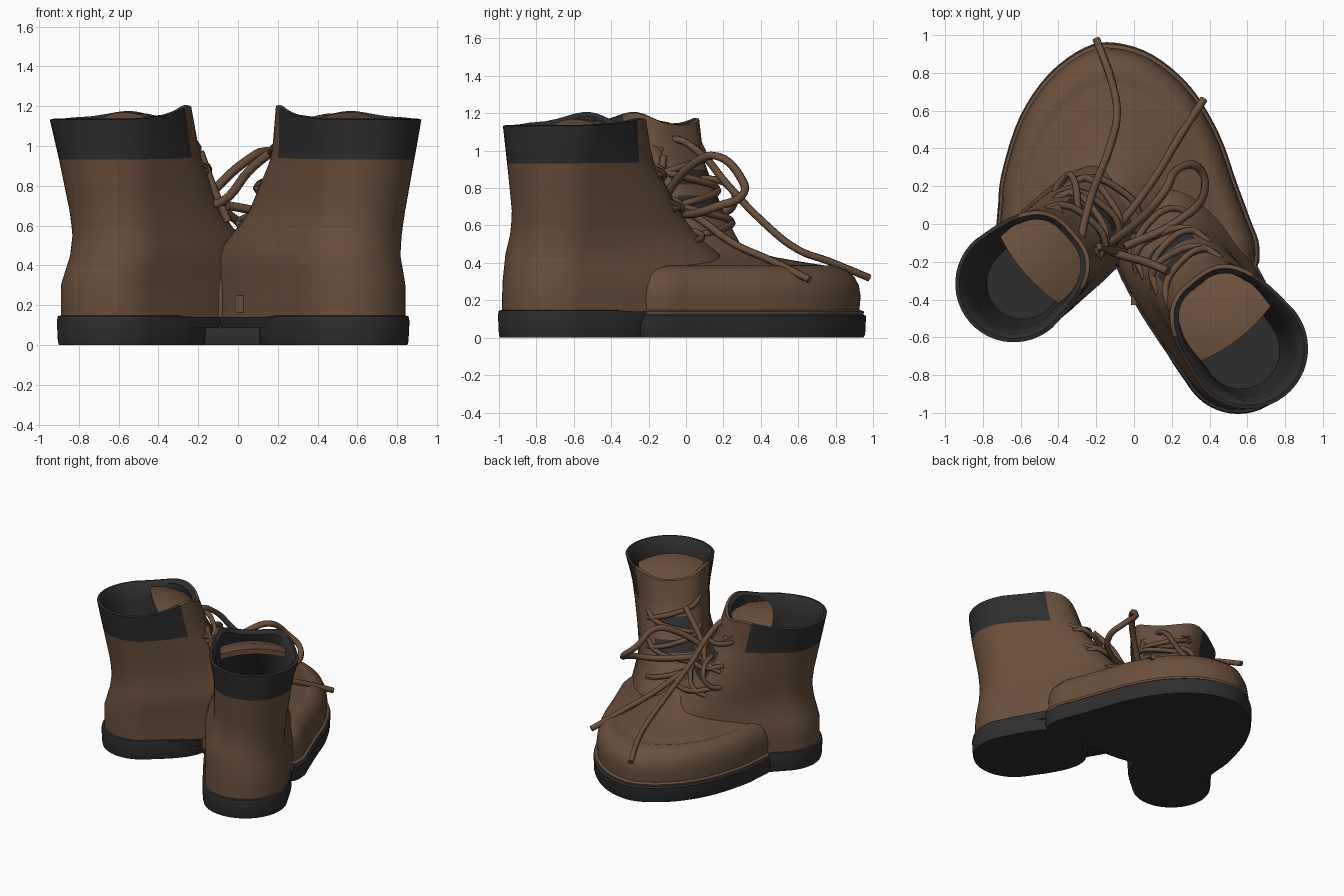
import bpy, bmesh, math
from mathutils import Vector

if "Cube" in bpy.data.objects:
    bpy.data.objects.remove(bpy.data.objects["Cube"])

PI = math.pi


def material(name, rgb):
    m = bpy.data.materials.new(name)
    m.diffuse_color = (*rgb, 1)
    m.use_nodes = True
    m.node_tree.nodes["Principled BSDF"].inputs["Base Color"].default_value = m.diffuse_color
    return m


BROWN = material("brown leather", (0.14, 0.077, 0.043))
DARK = material("black rubber", (0.027, 0.027, 0.028))


def finish(ob, angle=40):
    bpy.ops.object.select_all(action='DESELECT')
    ob.select_set(True)
    bpy.context.view_layer.objects.active = ob
    bpy.ops.object.shade_smooth_by_angle(angle=math.radians(angle))


def loft(name, rings, mats, rule=None, caps=(True, True), angle=40):
    """Skin a stack of closed rings; rule(ring, segment) picks a material."""
    bm = bmesh.new()
    vs = [[bm.verts.new(p) for p in r] for r in rings]
    n = len(rings[0])
    for i in range(len(vs) - 1):
        for j in range(n):
            k = (j + 1) % n
            f = bm.faces.new((vs[i][j], vs[i][k], vs[i + 1][k], vs[i + 1][j]))
            f.material_index = rule(i, j) if rule else 0
    if caps[0]:
        bm.faces.new(vs[0][::-1])
    if caps[1]:
        bm.faces.new(vs[-1]).material_index = rule(len(vs), 0) if rule else 0
    bmesh.ops.recalc_face_normals(bm, faces=bm.faces)
    me = bpy.data.meshes.new(name)
    bm.to_mesh(me)
    bm.free()
    for m in mats:
        me.materials.append(m)
    ob = bpy.data.objects.new(name, me)
    bpy.context.collection.objects.link(ob)
    finish(ob, angle)
    return ob


def spline(pts, steps=3):
    """Closed smooth outline through a few points."""
    out, n = [], len(pts)
    for i in range(n):
        a, b, c, d = (Vector(pts[(i + k) % n]) for k in (-1, 0, 1, 2))
        for s in range(steps):
            t = s / steps
            out.append(0.5 * (2 * b + (c - a) * t + (2 * a - 5 * b + 4 * c - d) * t * t
                              + (3 * b - 3 * c + d - a) * t ** 3))
    return out


# boot sections: z, back x, back y, front x, front y, half width, widening to the front
RIGHT = [(0.13, .70, -.945, .02, .20, .29, .28), (0.30, .70, -.94, .02, .20, .29, .28),
         (0.45, .69, -.92, .01, .12, .28, .18), (0.55, .71, -.89, .07, .00, .27, .10),
         (0.66, .73, -.88, .15, -.08, .26, .05), (0.95, .78, -.90, .27, -.24, .28, -.08),
         (1.15, .80, -.91, .31, -.29, .32, -.12)]
LEFT = [(0.13, -.82, -.50, .00, .25, .27, .18), (0.30, -.82, -.50, .00, .25, .27, .18),
        (0.45, -.77, -.50, -.02, .23, .26, .18), (0.55, -.76, -.49, -.08, .18, .25, .18),
        (0.66, -.77, -.49, -.16, .12, .25, .15), (0.95, -.83, -.51, -.27, .00, .28, -.06),
        (1.15, -.87, -.52, -.32, -.04, .31, -.12)]
N = 48


def section(rows, z):
    z = min(max(z, rows[0][0]), rows[-1][0])
    for a, b in zip(rows, rows[1:]):
        if z <= b[0]:
            t = (z - a[0]) / (b[0] - a[0])
            return [p + (q - p) * t for p, q in zip(a, b)]


def frame(rows, z):
    _, bx, by, fx, fy, w, flare = section(rows, z)
    back, front = Vector((bx, by, 0)), Vector((fx, fy, 0))
    d = (front - back).normalized()
    return back, d, Vector((-d.y, d.x, 0)), (front - back).length, w, flare


def point(rows, z, t, off=0.0, length=None):
    """Point on the boot wall; t = 0 at the heel, pi at the lacing."""
    back, d, s, L, w, flare = frame(rows, z)
    c, n = -math.cos(t), math.sin(t)
    if c < 0:
        u, v = w + c * (w + off), n * (w + off)
    else:
        k = c ** 0.67
        reach = (length or L) - w
        u = w + (reach + off) * k
        v = math.copysign(abs(n) ** 0.67, n) * (w + off) * (1 + flare * k * reach / (L - w))
    p = back + d * u + s * v
    p.z = z
    return p


def ring(rows, z, off=0.0, zz=None, rim=0.0, length=None):
    out = []
    inner = 1 if rows is RIGHT else -1
    for j in range(N):
        t = 2 * PI * j / N
        p = point(rows, z, t, off, length)
        a = abs(t - PI) / PI
        gain = 1 if math.sin(t) * inner > 0 else .55
        p.z = (z if zz is None else zz) + rim * (gain * math.exp(-((a - .27) / .17) ** 2) - .25)
        out.append(p)
    return out


ZS = [.13, .22, .30, .38, .45, .50, .55, .61, .68, .76, .82, .90, .935, 1.0, 1.08, 1.15]

for side, rows, heel_len in (("right", RIGHT, .80), ("left", LEFT, .74)):
    # shaft with rubber-coloured collar, lining and lace gap patches
    rings = [ring(rows, z, rim=.07 * max(0, (z - .9) / .25)) for z in ZS]
    rings += [ring(rows, 1.15, -.02, 1.155, .07), ring(rows, 1.15, -.045, 1.13, .07),
              ring(rows, 1.0, -.05), ring(rows, .8, -.05), ring(rows, .62, -.06)]

    def paint(i, j):
        a = abs((j + .5) / N - .5) * 2
        if i >= len(ZS):
            return 1
        if 12 <= i:
            return int(a > .345)
        return int(i in (8, 10) and a < .12)
    loft(side + "_shaft", rings, [BROWN, DARK], paint, caps=(False, True))

    # tongue filling the front of the opening
    back, d, s, L, w, _ = frame(rows, 1.15)
    tongue = []
    for u, z, hw in ((.39, 1.17, .235), (.50, 1.165, .235), (.62, 1.13, .215), (.74, 1.05, .16)):
        sec = []
        for k in range(9):
            v = k / 4 - 1
            sec.append(back + d * (u + .03 * v * v) + s * v * hw + Vector((0, 0, z - .05 * v * v)))
        tongue.append(sec + [p - Vector((0, 0, .04)) for p in sec[::-1]])
    loft(side + "_tongue", tongue, [BROWN])

    # heel block and thin instep bridge
    loft(side + "_heel", [ring(rows, .13, o, z, length=heel_len) for o, z in
                          ((.01, 0), (.015, .02), (.02, .12), (.015, .145), (-.01, .15))], [DARK])
    loft(side + "_bridge", [ring(rows, .13, .005, .085), ring(rows, .13, .015, .14)], [DARK])

# forefoot outline shared by the sole and the toe
FORE = spline([(-.715, .12), (-.69, .30), (-.60, .57), (-.45, .79), (-.26, .93), (-.10, .955),
               (.10, .89), (.30, .72), (.45, .47), (.54, .22), (.61, .03), (.66, -.12),
               (.62, -.25), (.35, -.24), (.10, -.24), (-.12, -.22), (-.45, -.12), (-.70, -.08)], 4)
MID = Vector((-.10, 0))


def fore_ring(s, z):
    return [(*(MID + (p - MID) * s), z) for p in FORE]


loft("fore_sole", [fore_ring(.99, 0), fore_ring(1, .02), fore_ring(1.005, .115),
                   fore_ring(.98, .13)], [DARK])
loft("toe_welt", [fore_ring(.985, .11), fore_ring(.995, .14), fore_ring(.965, .15)], [BROWN])
# domed toe with a stitched groove, rising to the vamp
loft("toe_cap", [fore_ring(s, z) for s, z in
                 ((.965, .12), (.975, .22), (.965, .28), (.94, .325), (.89, .365), (.82, .387),
                  (.79, .38), (.765, .388), (.65, .405), (.50, .43), (.38, .46), (.27, .52),
                  (.15, .575), (.05, .59))], [BROWN], caps=(False, True), angle=50)


# tread lugs fanned under the forefoot
for i, a in enumerate(range(15, 180, 22)):
    c, n = math.cos(math.radians(a)), math.sin(math.radians(a))
    bpy.ops.mesh.primitive_cube_add(size=1, location=(-.08 + .3 * c, .3 + .33 * n, .004),
                                    rotation=(0, 0, math.radians(a)))
    lug = bpy.context.object
    lug.name = f"tread_lug_{i}"
    lug.scale = (.32, .06, .008)
    lug.data.materials.append(DARK)


def lace(name, pts, r=.019):
    cu = bpy.data.curves.new(name, 'CURVE')
    cu.dimensions = '3D'
    cu.bevel_depth, cu.bevel_resolution, cu.resolution_u = r, 1, 5
    cu.use_fill_caps = True
    sp = cu.splines.new('BEZIER')
    sp.bezier_points.add(len(pts) - 1)
    for b, p in zip(sp.bezier_points, pts):
        b.co = p
        b.handle_left_type = b.handle_right_type = 'AUTO'
    cu.materials.append(BROWN)
    ob = bpy.data.objects.new(name, cu)
    bpy.context.collection.objects.link(ob)


# crossed lacing on both boots
for side, rows in (("right", RIGHT), ("left", LEFT)):
    for i, z in enumerate((.58, .66, .75, .84, .93)):
        tilt = .035 if i % 2 else -.035
        lace(f"{side}_lacing_{i}", [point(rows, z + tilt * k, PI * (1 + .11 * k), o)
                                    for k, o in ((-2, -.01), (-1, .02), (0, .03),
                                                 (1, .02), (2, -.01))])

# loose ends and bow loops
lace("long_lace", [(-.24, -.20, .78), (-.29, -.17, .98), (-.28, -.08, 1.06), (-.25, .06, 1.0),
                   (-.20, .22, .82), (-.13, .40, .63), (-.09, .60, .47), (-.12, .76, .41),
                   (-.20, .98, .32)], .021)
lace("short_lace", [(-.18, -.12, .72), (-.05, .03, .66), (.12, .26, .50),
                    (.24, .46, .41), (.37, .66, .31)], .021)
lace("right_bow", [(-.18, -.14, .72), (.05, .04, .93), (.16, .17, .97), (.23, .29, .86),
                   (.34, .30, .76), (.37, .16, .70), (.24, .02, .66), (-.05, -.12, .70)], .023)
lace("left_bow", [(-.18, -.12, .72), (-.28, .02, .84), (-.32, .24, .80), (-.36, .25, .70),
                  (-.42, .14, .66), (-.30, .05, .68), (-.16, -.08, .70)])
lace("cross_lace", [(.18, -.25, .98), (.06, -.20, .88), (-.08, -.16, .72), (-.18, -.12, .70)], .023)
lace("inner_lace", [(-.19, -.12, .97), (-.12, -.14, .78), (-.05, -.15, .62)], .021)
lace("dangling_lace", [(-.10, -.10, .72), (-.12, .06, .62), (-.15, .2, .54)])

# small pull tab on the inner side
bpy.ops.mesh.primitive_cube_add(size=1, location=(.055, -.38, .205))
tab = bpy.context.object
tab.name = "pull_tab"
tab.scale = (.14, .10, .085)
tab.data.materials.append(BROWN)
